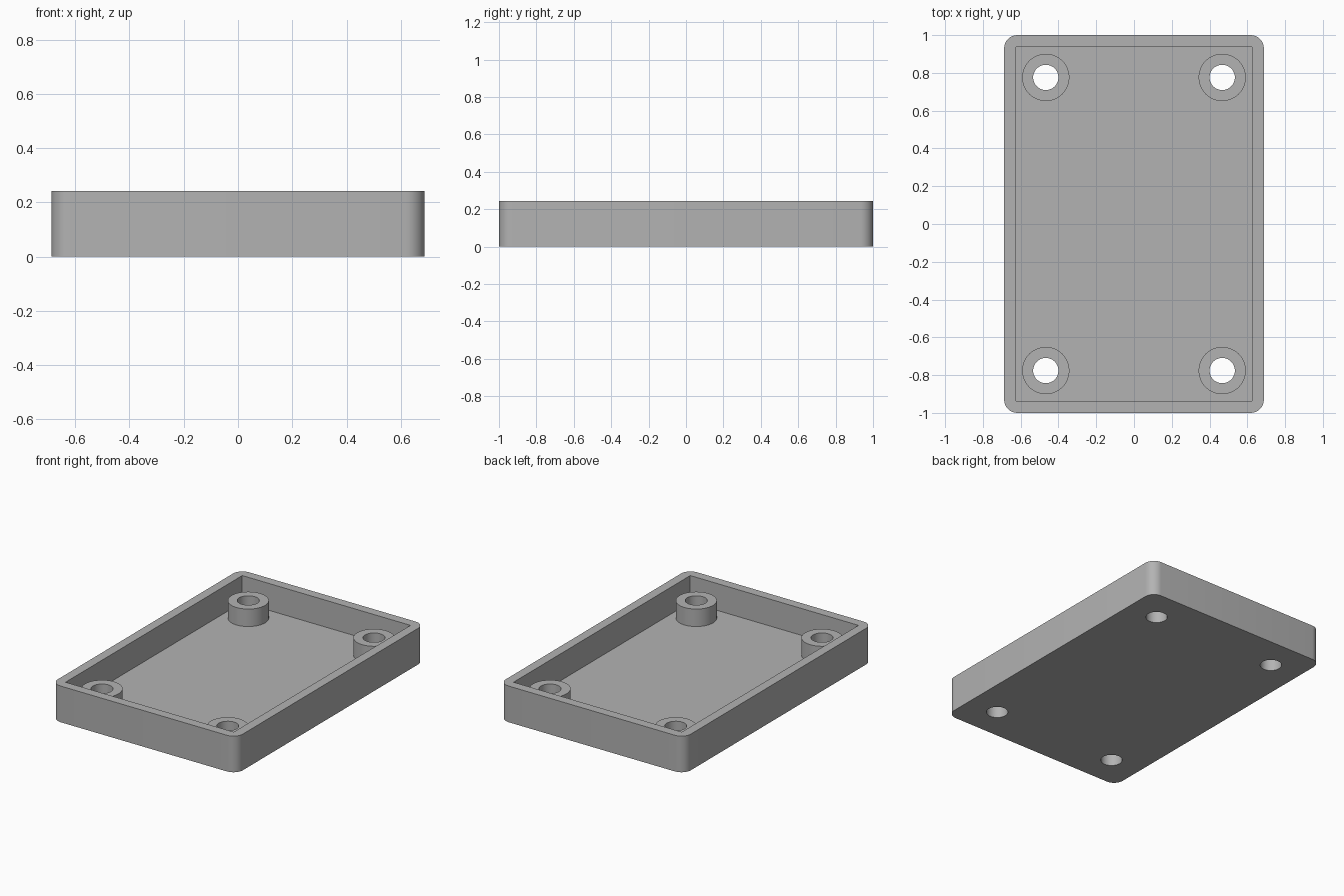
import bpy
import bmesh
import math
from mathutils import Matrix, Vector

cube = bpy.data.objects.get("Cube")
if cube:
    bpy.data.objects.remove(cube, do_unlink=True)

HALF_X, HALF_Y, HEIGHT = 0.6875, 1.0, 0.243
WALL, FLOOR, CORNER = 0.0625, 0.0625, 0.07
POST_X, POST_Y, POST_TOP = 0.467, 0.776, 0.18
POST_R, HOLE_R = 0.125, 0.067

grey = bpy.data.materials.new("grey plastic")
grey.use_nodes = True
colour = (0.45, 0.45, 0.45, 1)
grey.diffuse_color = colour
grey.node_tree.nodes["Principled BSDF"].inputs["Base Color"].default_value = colour


def finish(name, bm):
    mesh = bpy.data.meshes.new(name)
    bmesh.ops.recalc_face_normals(bm, faces=bm.faces)
    bm.to_mesh(mesh)
    bm.free()
    mesh.materials.append(grey)
    obj = bpy.data.objects.new(name, mesh)
    bpy.context.collection.objects.link(obj)
    return obj


def box(name, half_x, half_y, z0, z1, radius=0):
    bm = bmesh.new()
    size = Matrix.Diagonal((half_x * 2, half_y * 2, z1 - z0, 1))
    bmesh.ops.create_cube(bm, size=1, matrix=Matrix.Translation((0, 0, (z0 + z1) / 2)) @ size)
    if radius:
        upright = [e for e in bm.edges
                   if abs((e.verts[0].co - e.verts[1].co).normalized().z) > 0.9]
        bmesh.ops.bevel(bm, geom=upright, offset=radius, segments=8,
                        profile=0.5, affect='EDGES')
    return finish(name, bm)


def four_cylinders(name, radius, z0, z1):
    bm = bmesh.new()
    for sx in (-1, 1):
        for sy in (-1, 1):
            centre = Vector((sx * POST_X, sy * POST_Y, (z0 + z1) / 2))
            bmesh.ops.create_cone(bm, cap_ends=True, segments=48, radius1=radius,
                                  radius2=radius, depth=z1 - z0,
                                  matrix=Matrix.Translation(centre))
    return finish(name, bm)


# Rounded tray, hollow with square inner corners, four drilled screw posts
tray = box("tray", HALF_X, HALF_Y, 0, HEIGHT, CORNER)
steps = [
    ('DIFFERENCE', box("cavity_cutter", HALF_X - WALL, HALF_Y - WALL, FLOOR, HEIGHT + 0.1)),
    ('UNION', four_cylinders("screw_posts", POST_R, FLOOR / 2, POST_TOP)),
    ('DIFFERENCE', four_cylinders("hole_cutter", HOLE_R, -0.1, HEIGHT + 0.1)),
]
bpy.ops.object.select_all(action='DESELECT')
bpy.context.view_layer.objects.active = tray
tray.select_set(True)
for operation, other in steps:
    mod = tray.modifiers.new(other.name, 'BOOLEAN')
    mod.operation = operation
    mod.solver = 'EXACT'
    mod.object = other
    bpy.ops.object.modifier_apply(modifier=mod.name)
    bpy.data.objects.remove(other, do_unlink=True)

bpy.ops.object.shade_smooth_by_angle(angle=math.radians(30))
